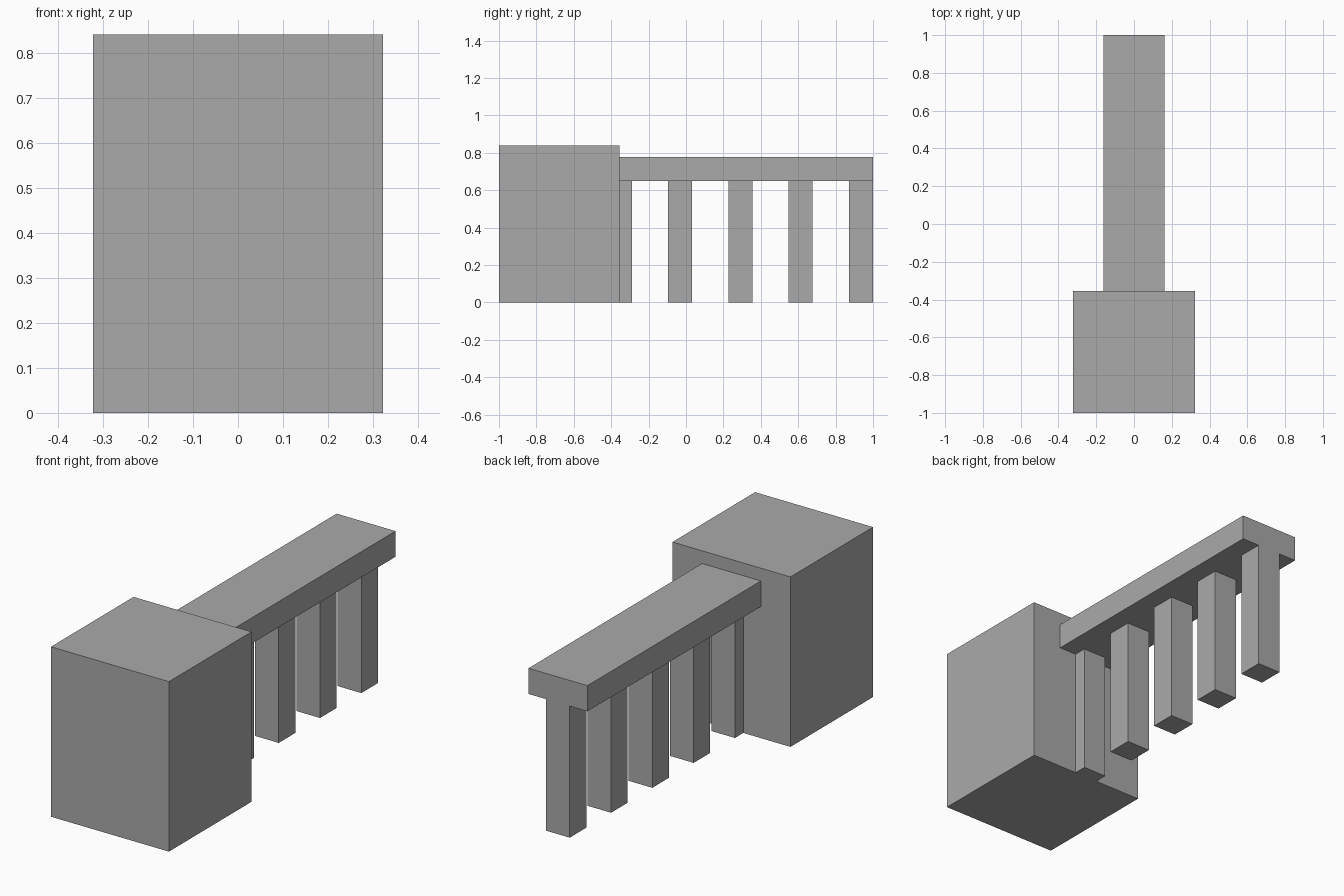
import bpy
import bmesh

if "Cube" in bpy.data.objects:
    bpy.data.objects.remove(bpy.data.objects["Cube"])

grey = bpy.data.materials.new("plain grey")
grey.diffuse_color = (0.4, 0.4, 0.4, 1)
grey.use_nodes = True
grey.node_tree.nodes["Principled BSDF"].inputs["Base Color"].default_value = grey.diffuse_color


def box(name, x, y, z):
    """Box spanning the given (low, high) ranges."""
    bm = bmesh.new()
    bmesh.ops.create_cube(bm, size=1)
    for v in bm.verts:
        v.co = [r[0] + (c + 0.5) * (r[1] - r[0]) for c, r in zip(v.co, (x, y, z))]
    mesh = bpy.data.meshes.new(name)
    bm.to_mesh(mesh)
    bm.free()
    mesh.materials.append(grey)
    obj = bpy.data.objects.new(name, mesh)
    bpy.context.collection.objects.link(obj)
    return obj


JOIN = -0.355    # back face of the block
DECK_Z = 0.65    # underside of the deck
PILLAR = 0.129   # pillar thickness

# Large block at the front
box("block", (-0.3225, 0.3225), (-1, JOIN), (0, 0.84))

# Raised deck running back from the block
box("deck", (-0.161, 0.161), (JOIN, 1), (DECK_Z, 0.777))

# Evenly spaced pillars; the first is half sunk into the block
for i in range(5):
    back = 1 - i * 0.3225
    front = max(back - PILLAR, JOIN)
    box(f"pillar_{5 - i}", (-PILLAR / 2, PILLAR / 2), (front, back), (0, DECK_Z))
